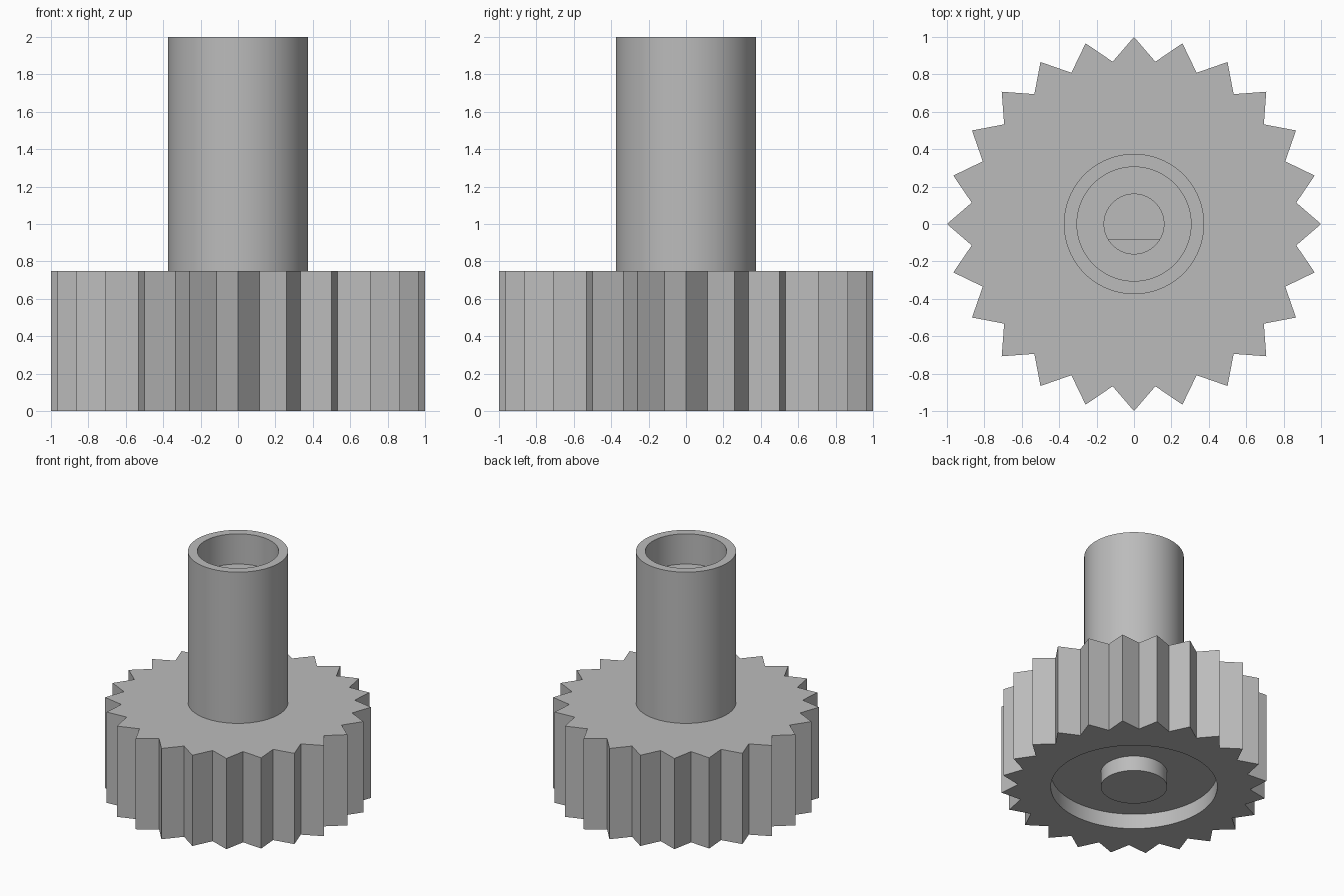
import bpy, bmesh
from math import sin, cos, pi, radians

cube = bpy.data.objects.get("Cube")
if cube:
    bpy.data.objects.remove(cube, do_unlink=True)

SEGMENTS = 96
TEETH = 24
STEP = SEGMENTS // (TEETH * 2)


def circle(r):
    return [(r * cos(2 * pi * i / SEGMENTS), r * sin(2 * pi * i / SEGMENTS))
            for i in range(SEGMENTS)]


def toothed(tip, root):
    """Straight-sided pointed teeth, with the same point count as a circle."""
    n = TEETH * 2
    corners = [((root if k % 2 else tip) * cos(2 * pi * k / n),
                (root if k % 2 else tip) * sin(2 * pi * k / n)) for k in range(n)]
    points = []
    for k, (ax, ay) in enumerate(corners):
        bx, by = corners[(k + 1) % n]
        for s in range(STEP):
            t = s / STEP
            points.append((ax + (bx - ax) * t, ay + (by - ay) * t))
    return points


def flatted(r, flat):
    return [(x, max(y, flat)) for x, y in circle(r)]


def loft(name, sections, material):
    """Bridge a chain of cross-sections and cap both ends."""
    bm = bmesh.new()
    rings = [[bm.verts.new((x, y, z)) for x, y in pts] for pts, z in sections]
    for a, b in zip(rings, rings[1:]):
        for i in range(SEGMENTS):
            j = (i + 1) % SEGMENTS
            bm.faces.new((a[i], a[j], b[j], b[i]))
    bm.faces.new(rings[0][::-1])
    bm.faces.new(rings[-1])
    bmesh.ops.remove_doubles(bm, verts=bm.verts, dist=0.0001)
    bmesh.ops.recalc_face_normals(bm, faces=bm.faces)
    mesh = bpy.data.meshes.new(name)
    bm.to_mesh(mesh)
    bm.free()
    mesh.materials.append(material)
    obj = bpy.data.objects.new(name, mesh)
    bpy.context.collection.objects.link(obj)
    bpy.context.view_layer.objects.active = obj
    obj.select_set(True)
    bpy.ops.object.shade_smooth_by_angle(angle=radians(10))
    return obj


grey = bpy.data.materials.new("plain grey")
grey.use_nodes = True
colour = (0.5, 0.5, 0.5, 1)
grey.diffuse_color = colour
grey.node_tree.nodes["Principled BSDF"].inputs["Base Color"].default_value = colour

gear = toothed(1.0, 0.875)
loft("gear_with_hollow_shaft", [
    # centre boss and the recess around it, underneath
    (circle(0.25), 0), (circle(0.25), 0.125),
    (circle(0.627), 0.125), (circle(0.627), 0),
    # toothed wheel
    (gear, 0), (gear, 0.75),
    # tube with a counterbore
    (circle(0.375), 0.75), (circle(0.375), 2),
    (circle(0.305), 2), (circle(0.305), 1.75),
    # blind bore, with a flat on its front side lower down
    (circle(0.16), 1.75), (circle(0.16), 1.25),
    (flatted(0.16, -0.08), 1.25), (flatted(0.16, -0.08), 0.25),
], grey)
